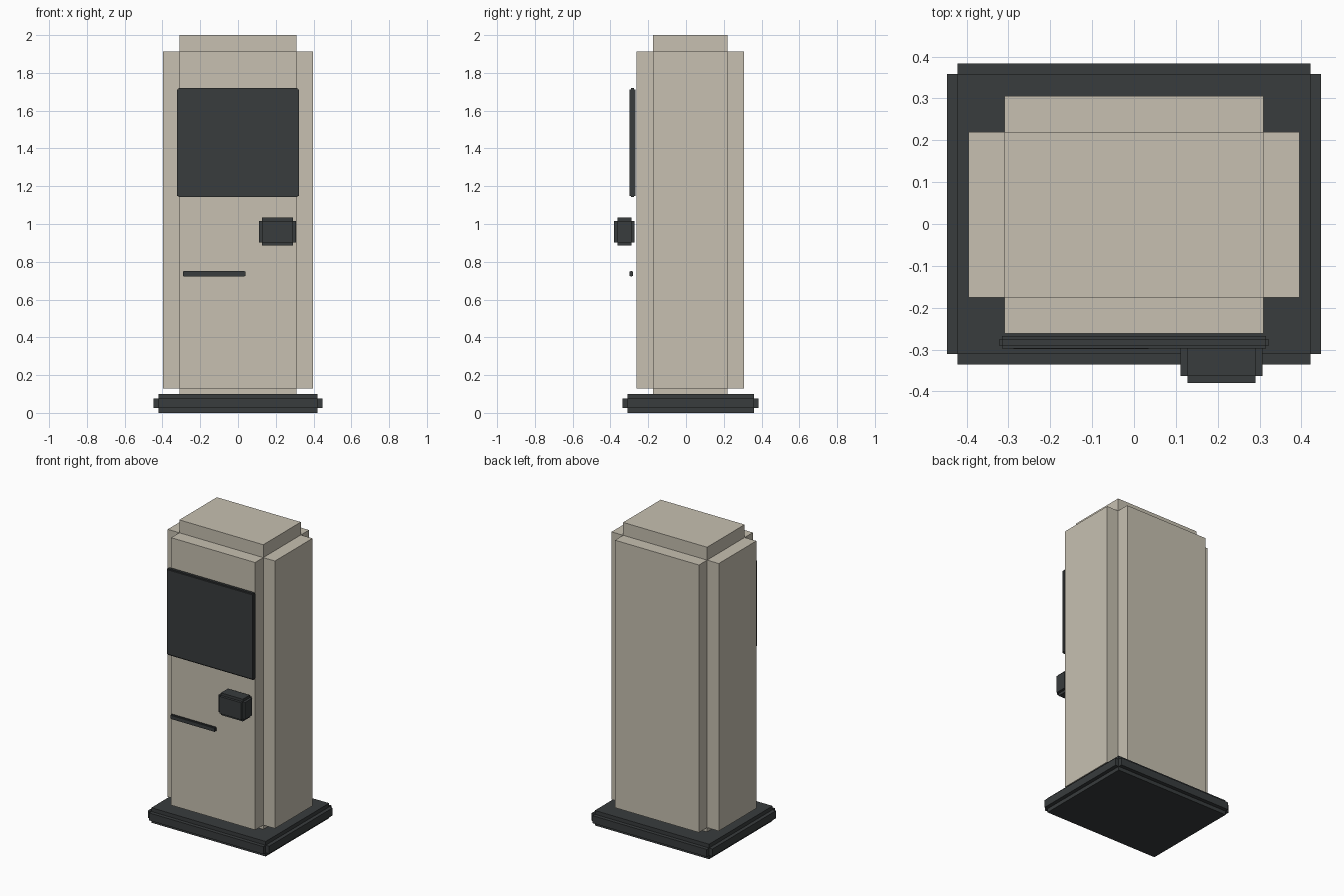
import bpy, bmesh
from mathutils import Matrix, Vector

if "Cube" in bpy.data.objects:
    bpy.data.objects.remove(bpy.data.objects["Cube"])


def material(name, rgb):
    m = bpy.data.materials.new(name)
    m.diffuse_color = (*rgb, 1)
    m.use_nodes = True
    m.node_tree.nodes["Principled BSDF"].inputs["Base Color"].default_value = m.diffuse_color
    return m


beige = material("beige_panel", (0.57, 0.53, 0.44))
dark = material("dark_trim", (0.04, 0.045, 0.047))


def stepped_box(name, lo, hi, step, mat):
    """Box with stepped edges: three crossing boxes, each full length along one axis."""
    lo, hi = Vector(lo), Vector(hi)
    bm = bmesh.new()
    for axis in range(3):
        size = hi - lo
        for i in range(3):
            if i != axis:
                size[i] -= 2 * step
        bmesh.ops.create_cube(bm, size=1, matrix=Matrix.Translation((lo + hi) / 2)
                              @ Matrix.Diagonal((*size, 1)))
    mesh = bpy.data.meshes.new(name)
    bm.to_mesh(mesh)
    bm.free()
    mesh.materials.append(mat)
    obj = bpy.data.objects.new(name, mesh)
    bpy.context.collection.objects.link(obj)
    return obj


# Plinth and cabinet
stepped_box("base_plinth", (-0.447, -0.336, 0), (0.447, 0.384, 0.10), 0.025, dark)
stepped_box("cabinet", (-0.396, -0.262, 0.042), (0.396, 0.306, 2.0), 0.086, beige)

# Parts mounted on the front
stepped_box("screen", (-0.322, -0.298, 1.142), (0.322, -0.268, 1.72), 0.007, dark)
stepped_box("payment_terminal", (0.111, -0.38, 0.886), (0.307, -0.272, 1.034), 0.017, dark)
stepped_box("ticket_slot", (-0.292, -0.299, 0.722), (0.039, -0.281, 0.752), 0.004, dark)
